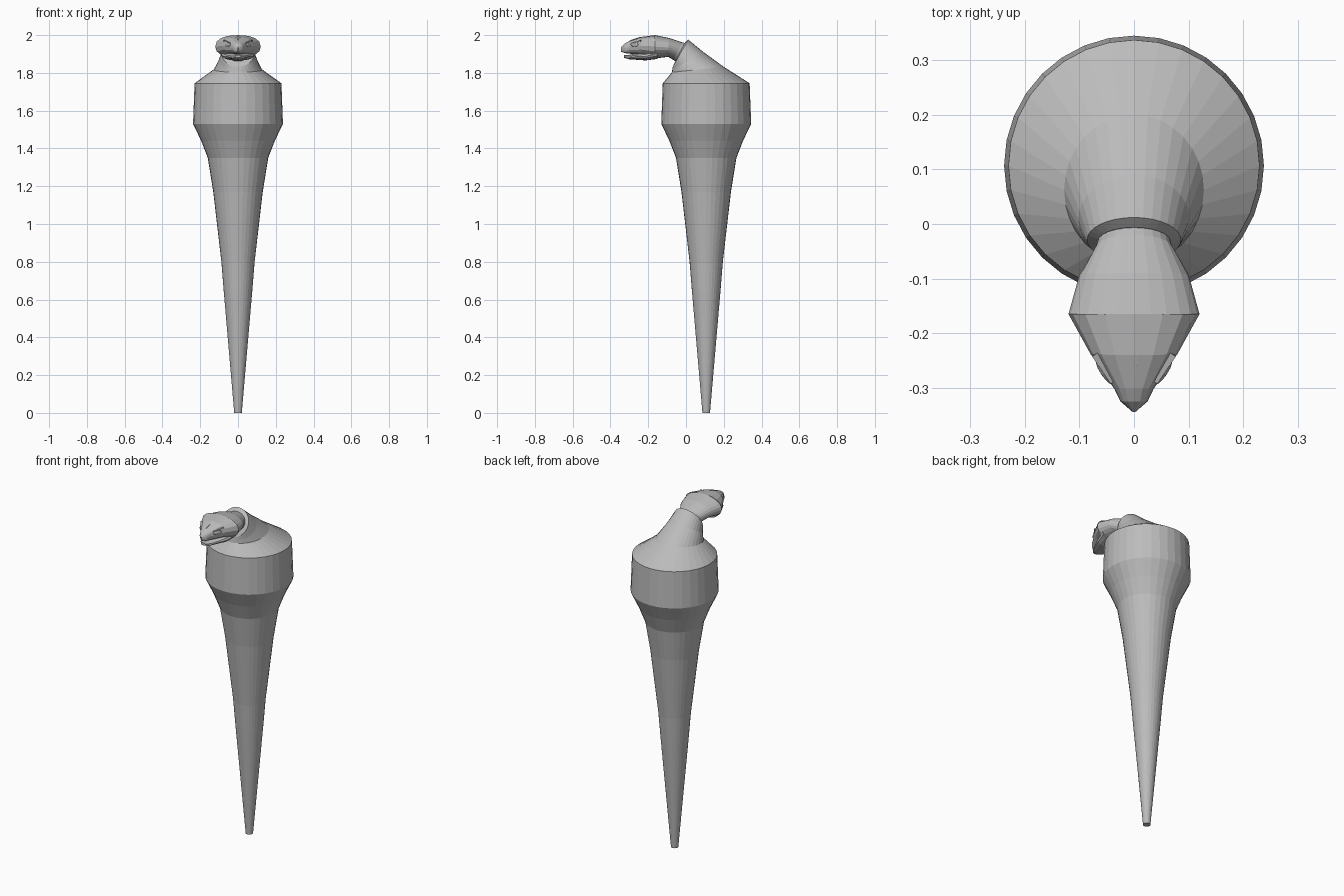
import bpy, bmesh, math
from mathutils import Vector, Matrix

if "Cube" in bpy.data.objects:
    bpy.data.objects.remove(bpy.data.objects["Cube"])

skin = bpy.data.materials.new("plain grey")
skin.diffuse_color = (0.5, 0.5, 0.5, 1)
skin.use_nodes = True
skin.node_tree.nodes["Principled BSDF"].inputs["Base Color"].default_value = skin.diffuse_color
CY = 0.107  # body axis


def finish(name, bm):
    bmesh.ops.recalc_face_normals(bm, faces=bm.faces)
    me = bpy.data.meshes.new(name)
    bm.to_mesh(me)
    bm.free()
    me.materials.append(skin)
    ob = bpy.data.objects.new(name, me)
    bpy.context.collection.objects.link(ob)
    return ob


def loft(name, rings, n=32, e=1.0):
    """Skin tilted ellipses; each is (top y, top z, bottom y, bottom z, half width)."""
    bm = bmesh.new()
    loops = []
    for ty, tz, by, bz, hw in rings:
        top, bot = Vector((0, ty, tz)), Vector((0, by, bz))
        mid, up = (top + bot) / 2, (top - bot) / 2
        loop = []
        for i in range(n):
            a = 2 * math.pi * i / n
            c, s = math.cos(a), math.sin(a)
            c = math.copysign(abs(c) ** e, c)
            s = math.copysign(abs(s) ** e, s)
            loop.append(bm.verts.new(mid + up * c + Vector((hw * s, 0, 0))))
        loops.append(loop)
    for a, b in zip(loops, loops[1:]):
        for i in range(n):
            j = (i + 1) % n
            bm.faces.new((a[i], a[j], b[j], b[i]))
    bm.faces.new(loops[0])
    bm.faces.new(loops[-1])
    return finish(name, bm)


# Tapered body with the shoulder drawn forward into a collar
profile = [(0, 0.02), (0.65, 0.076), (0.8, 0.088), (1.17, 0.131), (1.35, 0.16),
           (1.44, 0.195), (1.53, 0.238), (1.745, 0.23)]
body = [(CY + r, z, CY - r, z, r) for z, r in profile]
body += [(0.20, 1.832, -0.075, 1.803, 0.128),
         (0.09, 1.912, -0.073, 1.815, 0.102),
         (0.012, 1.976, -0.07, 1.832, 0.086),
         (-0.005, 1.962, -0.06, 1.855, 0.068)]
loft("body", body)

# Neck and upper head
loft("head", [(0.01, 1.955, -0.04, 1.85, 0.062),
              (-0.02, 1.962, -0.066, 1.868, 0.07),
              (-0.09, 1.985, -0.095, 1.885, 0.1),
              (-0.165, 2.0, -0.165, 1.876, 0.12)], 24)
loft("upper_snout", [(-0.165, 2.0, -0.165, 1.88, 0.12),
                     (-0.24, 1.99, -0.235, 1.897, 0.08),
                     (-0.302, 1.968, -0.302, 1.902, 0.036),
                     (-0.325, 1.956, -0.325, 1.905, 0.025),
                     (-0.344, 1.935, -0.344, 1.912, 0.003)], 16, 0.85)

# Lower jaw, leaving a mouth gap
loft("lower_jaw", [(-0.15, 1.93, -0.15, 1.874, 0.095),
                   (-0.215, 1.91, -0.215, 1.866, 0.078),
                   (-0.3, 1.896, -0.3, 1.872, 0.036),
                   (-0.328, 1.895, -0.328, 1.88, 0.015)], 16, 0.85)

for side, label in ((-1, "left"), (1, "right")):
    # Almond eyes along the tapering cheek
    turn = Matrix.Rotation(side * math.radians(-34), 4, 'Z')
    bm = bmesh.new()
    bmesh.ops.create_uvsphere(bm, u_segments=12, v_segments=8, radius=1)
    bmesh.ops.transform(bm, verts=bm.verts, matrix=Matrix.Translation((side * 0.054, -0.272, 1.949))
                        @ turn @ Matrix.Diagonal((0.007, 0.026, 0.011, 1)))
    finish(label + "_eye", bm)
    # Slanted brow ridges
    bm = bmesh.new()
    bmesh.ops.create_cube(bm, size=1)
    bmesh.ops.transform(bm, verts=bm.verts, matrix=Matrix.Translation((side * 0.055, -0.264, 1.963))
                        @ turn @ Matrix.Rotation(0.25, 4, 'X')
                        @ Matrix.Diagonal((0.012, 0.062, 0.006, 1)))
    finish(label + "_brow", bm)

# Thin wedge along the forehead
bm = bmesh.new()
pts = [(-0.006, -0.24, 1.992), (0.006, -0.24, 1.992), (0, -0.3, 1.971),
       (0, -0.24, 1.98), (0, -0.3, 1.96)]
v = [bm.verts.new(p) for p in pts]
for f in ((0, 1, 2), (0, 3, 1), (1, 3, 4, 2), (0, 2, 4, 3)):
    bm.faces.new([v[i] for i in f])
finish("forehead_ridge", bm)
